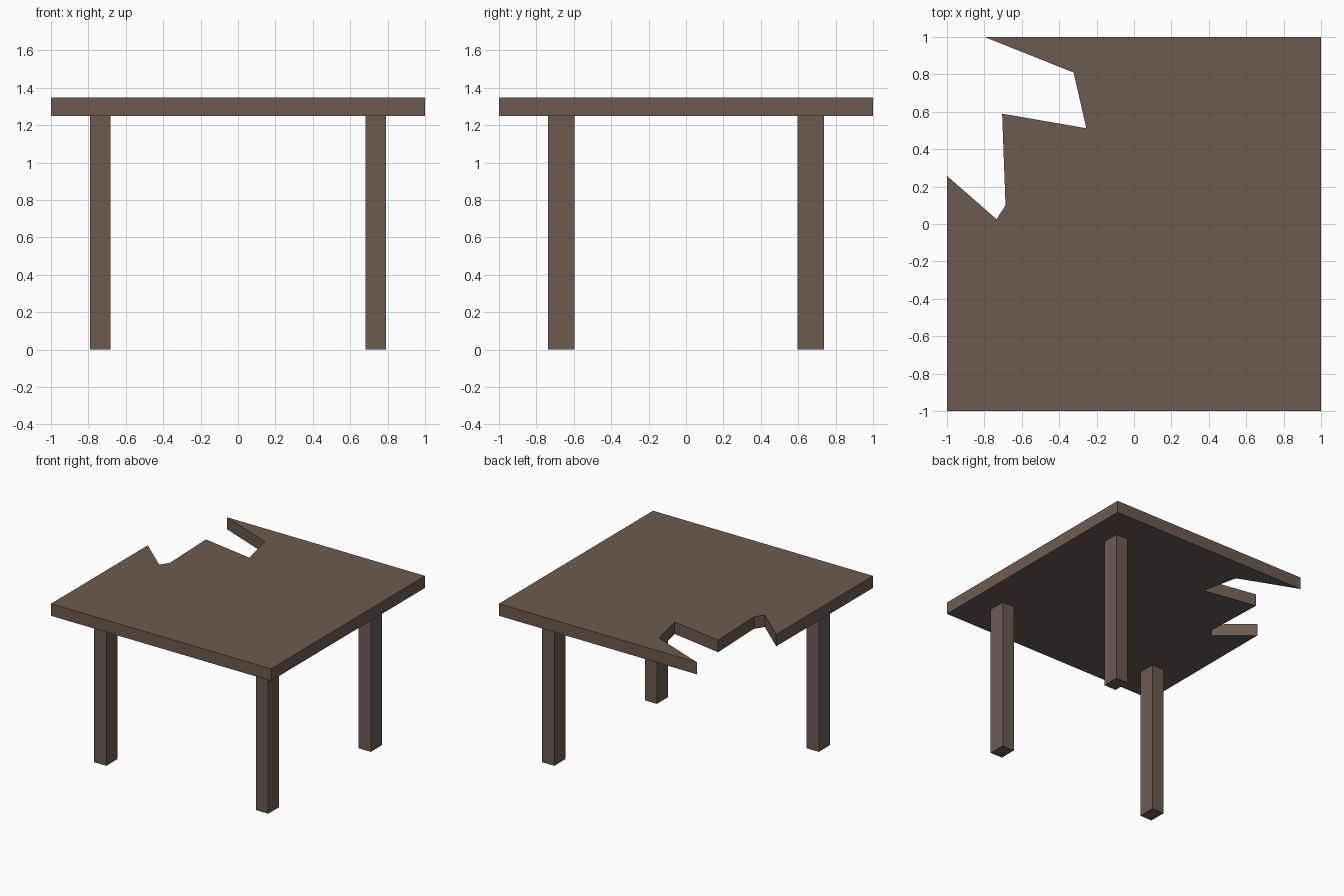
import bpy, bmesh

if "Cube" in bpy.data.objects:
    bpy.data.objects.remove(bpy.data.objects["Cube"])

wood = bpy.data.materials.new("dark brown wood")
wood.diffuse_color = (0.150, 0.105, 0.078, 1.0)
wood.use_nodes = True
wood.node_tree.nodes["Principled BSDF"].inputs["Base Color"].default_value = wood.diffuse_color


def prism(name, outline, z0, z1):
    """Extrude a flat outline (counter-clockwise) from z0 up to z1."""
    bm = bmesh.new()
    base = bm.faces.new([bm.verts.new((x, y, z0)) for x, y in outline])
    ext = bmesh.ops.extrude_face_region(bm, geom=[base], use_keep_orig=True)
    top = [v for v in ext["geom"] if isinstance(v, bmesh.types.BMVert)]
    bmesh.ops.translate(bm, verts=top, vec=(0, 0, z1 - z0))
    bmesh.ops.recalc_face_normals(bm, faces=bm.faces[:])
    mesh = bpy.data.meshes.new(name)
    bm.to_mesh(mesh)
    bm.free()
    mesh.materials.append(wood)
    obj = bpy.data.objects.new(name, mesh)
    bpy.context.collection.objects.link(obj)
    return obj


# Table top with the splintered back left corner
prism("broken_table_top", [
    (-1, -1), (1, -1), (1, 1), (-0.80, 1), (-0.323, 0.81), (-0.255, 0.512),
    (-0.705, 0.59), (-0.687, 0.10), (-0.735, 0.026), (-1, 0.257)], 1.248, 1.347)

# Three remaining legs (the back left one is missing)
for name, sx, sy in (("front_left_leg", -1, -1), ("front_right_leg", 1, -1),
                     ("back_right_leg", 1, 1)):
    cx, cy, hx, hy = 0.736 * sx, 0.666 * sy, 0.055, 0.071
    prism(name, [(cx - hx, cy - hy), (cx + hx, cy - hy),
                 (cx + hx, cy + hy), (cx - hx, cy + hy)], 0.0, 1.248)
